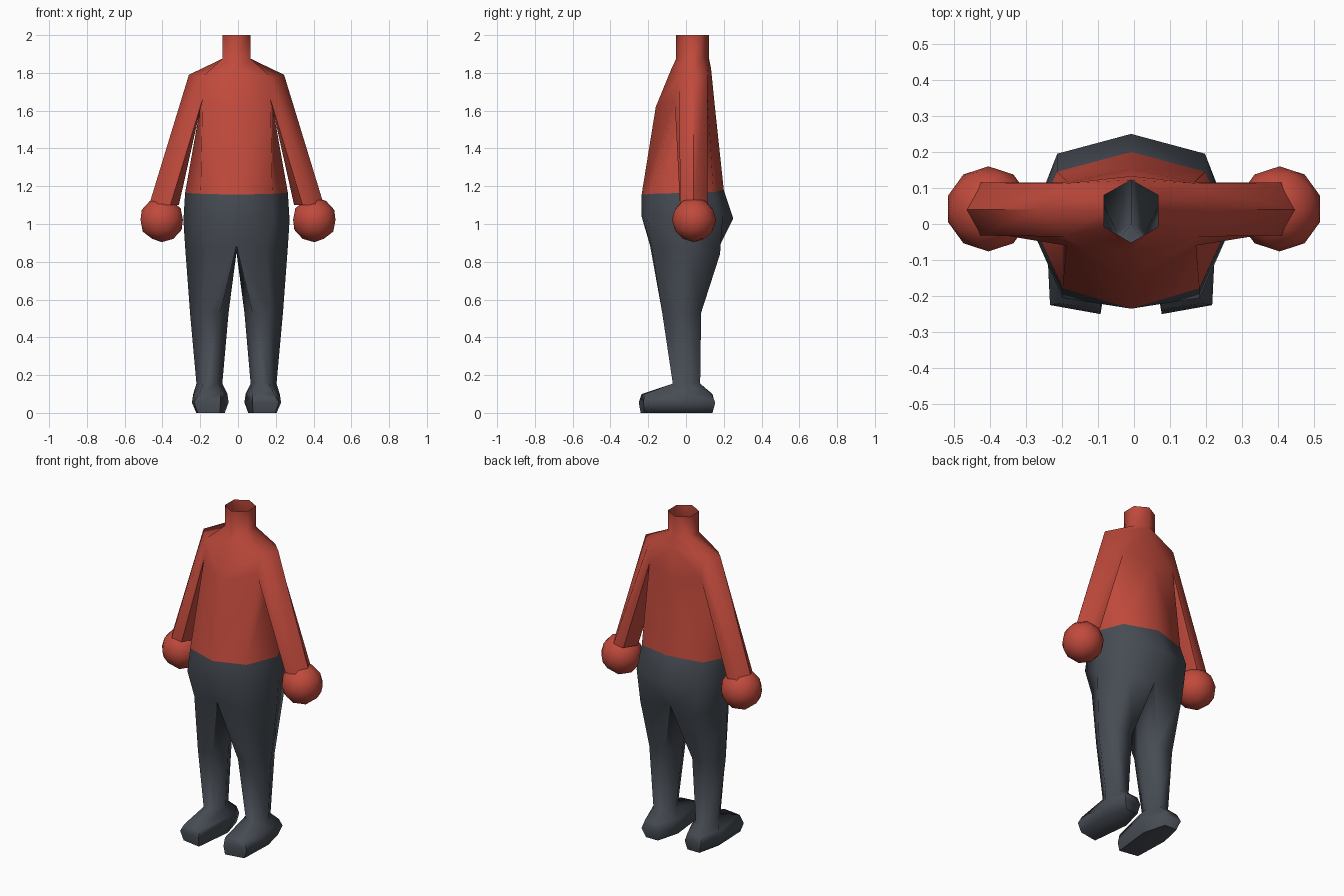
import bpy, bmesh, math

if "Cube" in bpy.data.objects:
    bpy.data.objects.remove(bpy.data.objects["Cube"])

CX = -0.008  # body centre line


def material(name, rgb):
    m = bpy.data.materials.new(name)
    m.diffuse_color = (*rgb, 1)
    m.use_nodes = True
    m.node_tree.nodes["Principled BSDF"].inputs["Base Color"].default_value = m.diffuse_color
    return m


red = material("red jumper", (0.53, 0.068, 0.045))
grey = material("dark grey trousers", (0.062, 0.072, 0.088))


def ring(bm, pts, z=None):
    return [bm.verts.new((*p, z) if z is not None else p) for p in pts]


def bridge(bm, a, b, closed=False, skip=()):
    n = len(a)
    for i in range(n if closed else n - 1):
        if i not in skip:
            j = (i + 1) % n
            bm.faces.new((a[i], a[j], b[j], b[i]))


def finish(bm, name, mat, x=CX):
    bmesh.ops.recalc_face_normals(bm, faces=bm.faces)
    me = bpy.data.meshes.new(name)
    bm.to_mesh(me)
    bm.free()
    me.materials.append(mat)
    ob = bpy.data.objects.new(name, me)
    bpy.context.collection.objects.link(ob)
    ob.location.x = x
    mod = ob.modifiers.new("Mirror", 'MIRROR')
    mod.use_clip = True
    bpy.ops.object.select_all(action='DESELECT')
    ob.select_set(True)
    bpy.context.view_layer.objects.active = ob
    bpy.ops.object.shade_smooth_by_angle(angle=math.radians(70))
    return ob


# Half rings run front centre, front side, side, back side, back centre
WAIST = [(0, -.235, 1.155), (.19, -.178, 1.16), (.272, 0, 1.165),
         (.205, .145, 1.17), (0, .2, 1.18)]
NECK = [(0, -.052), (.075, -.008), (.075, .035), (.075, .08), (0, .122)]

# Jumper: torso, open neck, and arms growing out of the armholes
bm = bmesh.new()
waist = ring(bm, WAIST)
chest = ring(bm, [(0, -.16, 1.62), (.18, -.06, 1.66), (.195, .04, 1.60),
                  (.175, .115, 1.66), (0, .153, 1.62)])
shoulder = ring(bm, [(0, -.078, 1.82), (.185, -.035, 1.775), (.252, .04, 1.79),
                     (.18, .113, 1.785), (0, .133, 1.82)])
neck_base, neck_top = ring(bm, NECK, 1.875), ring(bm, NECK, 2.0)
bridge(bm, waist, chest)
bridge(bm, chest, shoulder, skip=(1, 2))
bridge(bm, shoulder, neck_base)
bridge(bm, neck_base, neck_top)
armhole = chest[1:4] + shoulder[3:0:-1]
wrist = ring(bm, [(.35, -.032), (.305, .04), (.35, .115),
                  (.42, .115), (.463, .04), (.42, -.032)], 1.10)
bridge(bm, armhole, wrist, closed=True)
finish(bm, "jumper", red)

# Hands: simple balls
bm = bmesh.new()
bmesh.ops.create_icosphere(bm, subdivisions=2, radius=.118)
bmesh.ops.translate(bm, verts=bm.verts, vec=(.404, .042, 1.022))
finish(bm, "hands", red, 0)

# Trousers: hips split at the crotch into six-sided legs with feet
bm = bmesh.new()
waist = ring(bm, WAIST)
hip = ring(bm, [(0, -.235, 1.04), (.19, -.205, 1.03), (.281, 0, 1.02),
                (.205, .195, 1.04), (0, .25, 1.03)])
split = ring(bm, [(0, -.19, .885), (.16, -.182, .88), (.272, 0, .88),
                  (.19, .18, .84), (0, .165, .86), (0, 0, .85)])
bridge(bm, waist, hip)
bridge(bm, hip, split[:5])
LEG = [
    (.53, [(.085, -.11), (.175, -.126), (.246, -.02), (.2, .08), (.09, .08), (.042, -.02)]),
    (.155, [(.11, -.07), (.175, -.07), (.212, 0), (.175, .075), (.11, .075), (.075, 0)]),
    (.10, [(.085, -.235), (.2, -.22), (.229, .02), (.19, .135), (.10, .14), (.048, .02)]),
    (.055, [(.085, -.25), (.225, -.225), (.236, 0), (.2, .155), (.09, .152), (.042, 0)]),
    (0, [(.088, -.24), (.205, -.22), (.213, 0), (.18, .14), (.1, .14), (.062, 0)]),
]
prev = split
for z, pts in LEG:
    cur = ring(bm, pts, z)
    bridge(bm, prev, cur, closed=True)
    prev = cur
bm.faces.new(prev)
finish(bm, "trousers_and_feet", grey)
